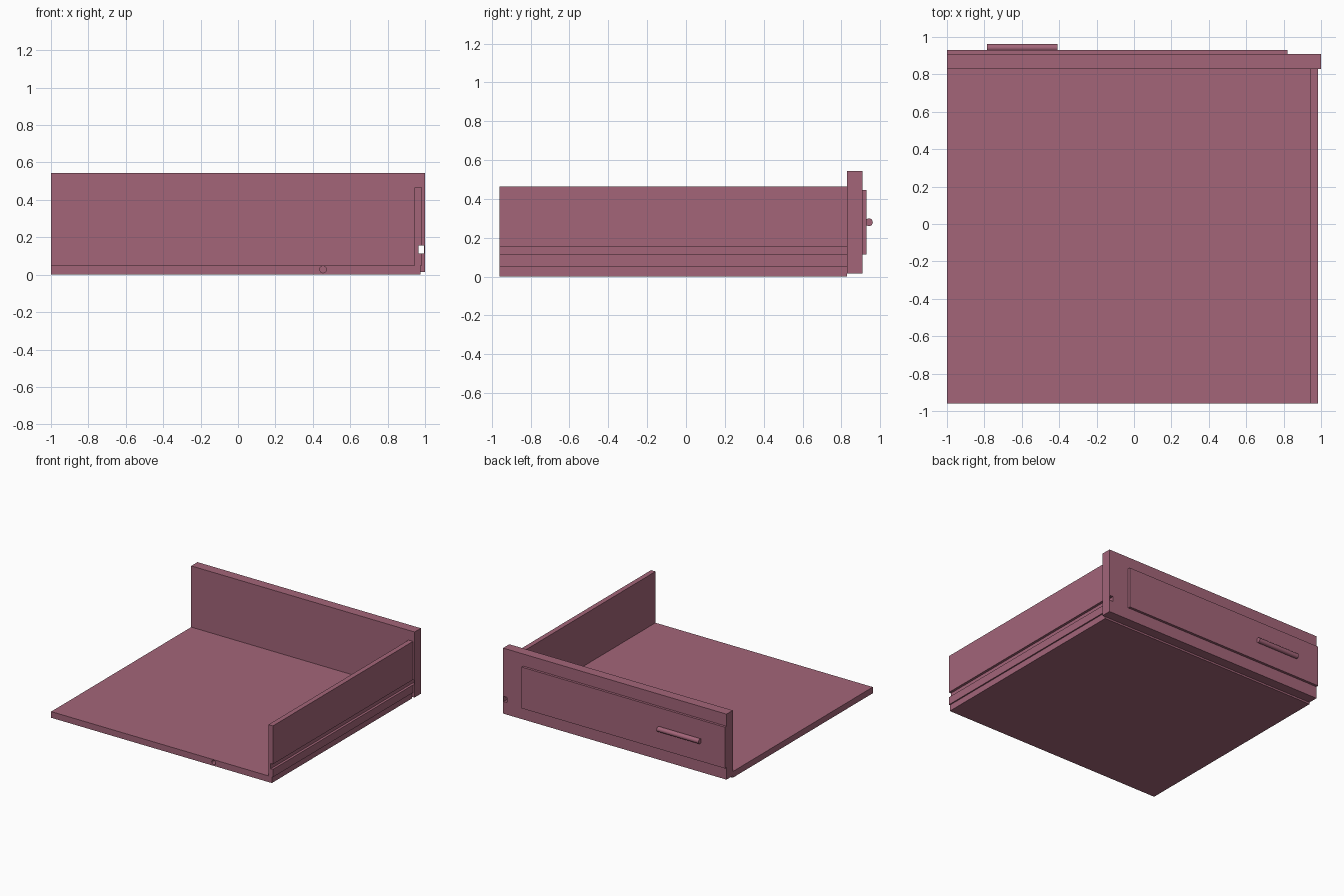
import bpy, math

if "Cube" in bpy.data.objects:
    bpy.data.objects.remove(bpy.data.objects["Cube"])

# Single painted finish
paint = bpy.data.materials.new("dusty rose")
paint.diffuse_color = (0.366, 0.130, 0.191, 1)
paint.use_nodes = True
paint.node_tree.nodes["Principled BSDF"].inputs["Base Color"].default_value = paint.diffuse_color


def box(name, x, y, z):
    """Box from (min, max) ranges on each axis."""
    bpy.ops.mesh.primitive_cube_add(size=1)
    ob = bpy.context.object
    ob.name = name
    for v in ob.data.vertices:
        v.co = [r[0] if c < 0 else r[1] for r, c in zip((x, y, z), v.co)]
    ob.data.materials.append(paint)
    return ob


def rod(name, radius, length, centre, rotation, sides):
    bpy.ops.mesh.primitive_cylinder_add(vertices=sides, radius=radius, depth=length,
                                        location=centre, rotation=rotation)
    ob = bpy.context.object
    ob.name = name
    ob.data.materials.append(paint)
    return ob


def cut(target, cutter):
    mod = target.modifiers.new("cut", 'BOOLEAN')
    mod.operation = 'DIFFERENCE'
    mod.solver = 'EXACT'
    mod.object = cutter
    bpy.context.view_layer.objects.active = target
    bpy.ops.object.modifier_apply(modifier=mod.name)


# Drawer body
bottom = box("drawer_bottom", (-1, 0.975), (-0.96, 0.83), (0, 0.05))
side = box("drawer_side", (0.945, 0.985), (-0.96, 0.83), (0.05, 0.465))
face = box("drawer_face", (-1, 1), (0.83, 0.91), (0.015, 0.545))

# Raised panel on the drawer face
box("raised_panel", (-1, 0.82), (0.91, 0.93), (0.113, 0.447))

# Bar handle
handle = rod("handle", 0.02, 0.375, (-0.5975, 0.942, 0.28), (0, math.pi / 2, 0), 16)
bpy.ops.object.shade_smooth_by_angle(angle=math.radians(40))

# Runner groove along the side, continuing as a slot through the face
groove = box("groove_cutter", (0.965, 0.995), (-1.1, 1.1), (0.113, 0.155))
cut(side, groove)
cut(face, groove)

# Peg hole in the edge of the bottom
hole = rod("hole_cutter", 0.018, 0.1, (0.455, -0.96, 0.028), (math.pi / 2, 0, 0), 24)
cut(bottom, hole)

for helper in (groove, hole):
    bpy.data.objects.remove(helper)
